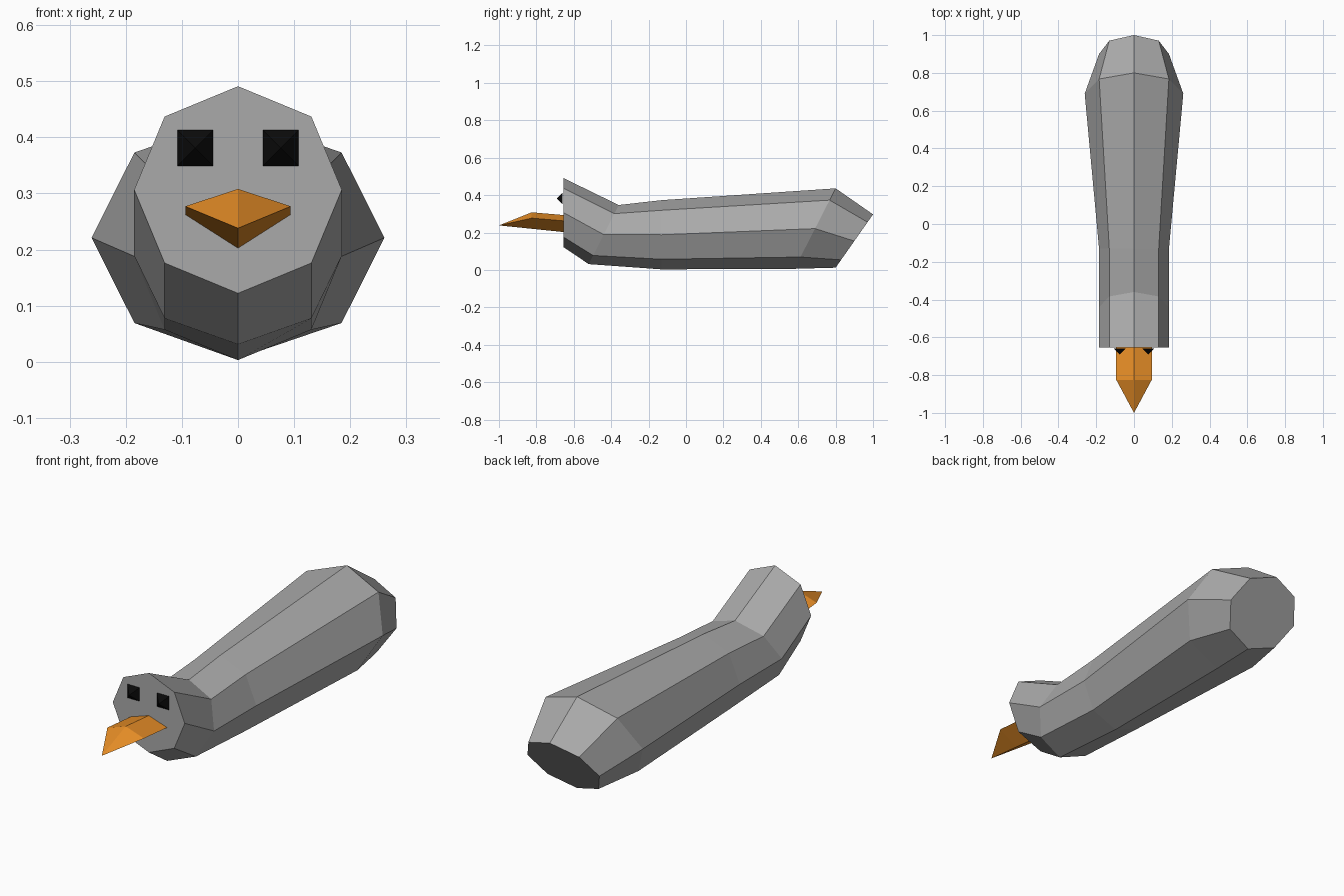
import bpy, bmesh, math
from mathutils import Vector, Matrix

cube = bpy.data.objects.get("Cube")
if cube:
    bpy.data.objects.remove(cube, do_unlink=True)


def material(name, rgb):
    m = bpy.data.materials.new(name)
    m.use_nodes = True
    m.diffuse_color = (*rgb, 1)
    m.node_tree.nodes["Principled BSDF"].inputs["Base Color"].default_value = (*rgb, 1)
    return m


grey = material("grey", (0.40, 0.40, 0.40))
orange = material("orange", (0.80, 0.27, 0.02))
black = material("black", (0.003, 0.003, 0.003))


def finish(name, bm, mat):
    bmesh.ops.recalc_face_normals(bm, faces=bm.faces)
    mesh = bpy.data.meshes.new(name)
    bm.to_mesh(mesh)
    bm.free()
    mesh.materials.append(mat)
    obj = bpy.data.objects.new(name, mesh)
    bpy.context.collection.objects.link(obj)
    return obj


def bridge(bm, a, b):
    n = len(a)
    for i in range(n):
        j = (i + 1) % n
        bm.faces.new((a[i], a[j], b[j], b[i]))


# Body: tilted octagons, each given by top (y, z), bottom (y, z) and half width
sections = [
    ((-0.655, 0.491), (-0.655, 0.122), 0.185),
    ((-0.36, 0.347), (-0.52, 0.031), 0.185),
    ((-0.13, 0.373), (-0.13, 0.003), 0.185),
    ((0.80, 0.436), (0.58, 0.006), 0.261),
    ((1.0, 0.297), (0.80, 0.012), 0.185),
]
bm = bmesh.new()
rings = []
for top, bottom, width in sections:
    top, bottom = Vector((0, *top)), Vector((0, *bottom))
    ring = []
    for k in range(8):
        a = k * math.pi / 4
        p = bottom.lerp(top, (1 + math.cos(a)) / 2)
        ring.append(bm.verts.new((width * math.sin(a), p.y, p.z)))
    rings.append(ring)
for a, b in zip(rings, rings[1:]):
    bridge(bm, a, b)
bm.faces.new(rings[0])
bm.faces.new(rings[-1])
finish("body", bm, grey)

# Beak: two diamond sections closing to a point
bm = bmesh.new()
rings = []
for y, top, side, bottom in ((-0.65, 0.293, 0.262, 0.202), (-0.825, 0.308, 0.277, 0.22)):
    points = ((0, top), (0.094, side), (0, bottom), (-0.094, side))
    rings.append([bm.verts.new((x, y, z)) for x, z in points])
bridge(bm, *rings)
bm.faces.new(rings[0])
tip = bm.verts.new((0, -1.0, 0.238))
for i in range(4):
    bm.faces.new((rings[1][i], rings[1][(i + 1) % 4], tip))
finish("beak", bm, orange)

# Eyes: square pyramids pointing forward
for side, name in ((1, "left_eye"), (-1, "right_eye")):
    bm = bmesh.new()
    turn = Matrix.Rotation(math.pi / 2, 4, 'X') @ Matrix.Rotation(math.pi / 4, 4, 'Z')
    bmesh.ops.create_cone(bm, cap_ends=True, segments=4, radius1=0.045, radius2=0,
                          depth=0.032,
                          matrix=Matrix.Translation((side * 0.076, -0.675, 0.381)) @ turn)
    bmesh.ops.remove_doubles(bm, verts=bm.verts, dist=0.0001)
    finish(name, bm, black)
